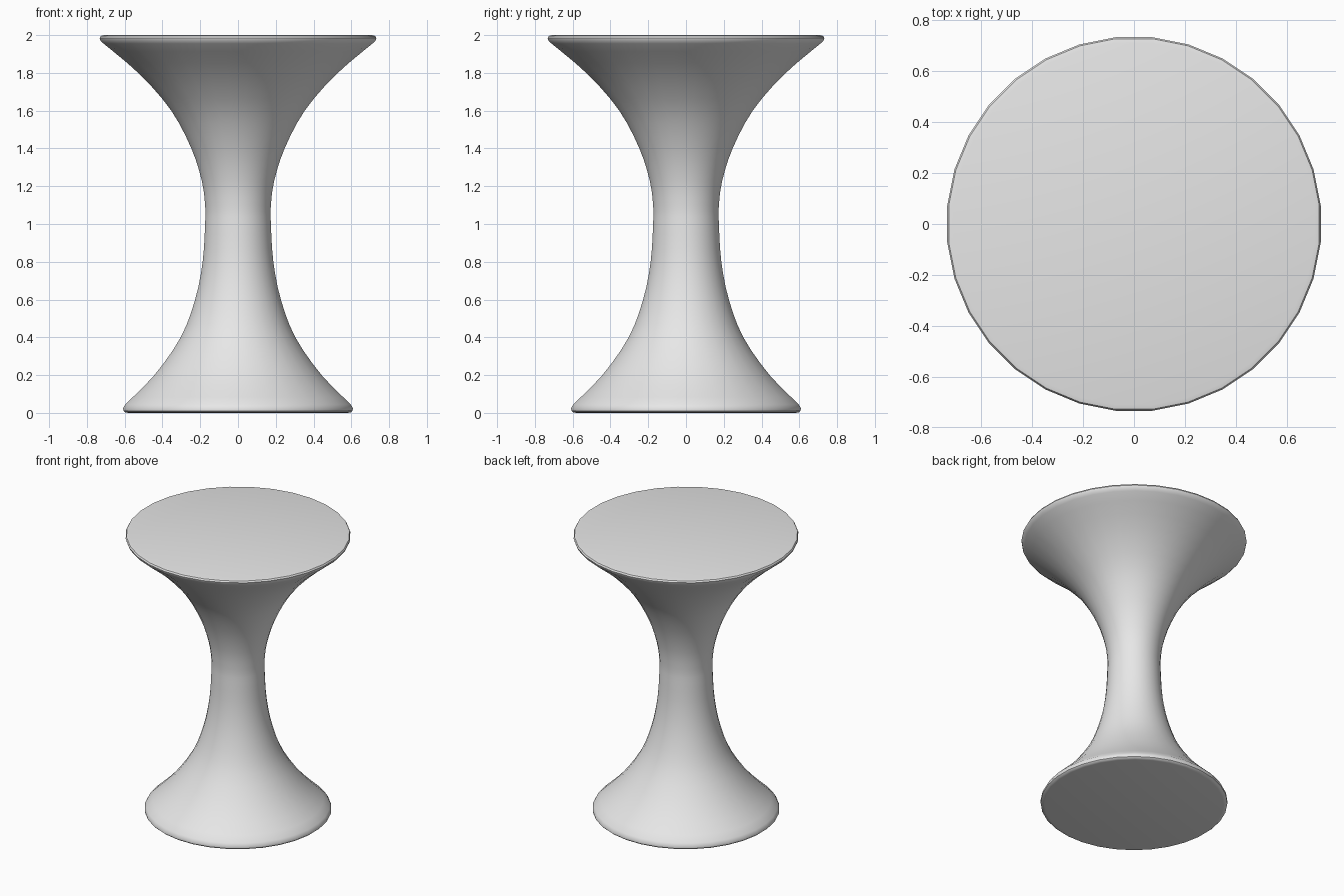
import bpy
import bmesh
import math

SIDES = 32

cube = bpy.data.objects.get("Cube")
if cube:
    bpy.data.objects.remove(cube, do_unlink=True)


def make_material(name, colour):
    mat = bpy.data.materials.new(name)
    mat.use_nodes = True
    mat.diffuse_color = colour
    shader = next(n for n in mat.node_tree.nodes if n.type == "BSDF_PRINCIPLED")
    shader.inputs["Base Color"].default_value = colour
    return mat


def smooth_profile(points, steps=3):
    """Catmull-Rom curve through (radius, height) points."""
    ends = [points[0]] + points + [points[-1]]
    result = []
    for a, b, c, d in zip(ends, ends[1:], ends[2:], ends[3:]):
        for i in range(steps):
            t = i / steps
            result.append(tuple(
                0.5 * (2 * q + (r - p) * t + (2 * p - 5 * q + 4 * r - s) * t ** 2
                       + (3 * q - p - 3 * r + s) * t ** 3)
                for p, q, r, s in zip(a, b, c, d)))
    return result + [points[-1]]


def lathe(name, profile, mat):
    """Turn a profile about z, closing both ends with flat caps."""
    bm = bmesh.new()
    rings = []
    for radius, z in profile:
        ring = []
        for i in range(SIDES):
            angle = (i + 0.5) * math.tau / SIDES
            ring.append(bm.verts.new((radius * math.cos(angle),
                                      radius * math.sin(angle), z)))
        rings.append(ring)
    for low, high in zip(rings, rings[1:]):
        for i in range(SIDES):
            j = (i + 1) % SIDES
            bm.faces.new((low[i], low[j], high[j], high[i]))
    bm.faces.new(rings[0][::-1])
    bm.faces.new(rings[-1])
    mesh = bpy.data.meshes.new(name)
    bm.to_mesh(mesh)
    bm.free()
    mesh.materials.append(mat)
    obj = bpy.data.objects.new(name, mesh)
    bpy.context.collection.objects.link(obj)
    bpy.ops.object.select_all(action="DESELECT")
    obj.select_set(True)
    bpy.context.view_layer.objects.active = obj
    bpy.ops.object.shade_smooth_by_angle(angle=math.radians(40))
    return obj


# Flared body from foot to seat
body = smooth_profile([
    (0.60, 0.045), (0.445, 0.2), (0.305, 0.4), (0.228, 0.6), (0.188, 0.8),
    (0.175, 1.0), (0.175, 1.1), (0.193, 1.23), (0.248, 1.4), (0.355, 1.6),
    (0.52, 1.79), (0.715, 1.955)])

# Rounded rims around the flat foot and flat seat
foot_rim = [(0.585, 0.0), (0.601, 0.003), (0.61, 0.011), (0.611, 0.024)]
seat_rim = [(0.732, 1.972), (0.736, 1.985), (0.73, 1.996), (0.712, 2.0)]

lathe("stool", foot_rim + body + seat_rim,
      make_material("light grey plastic", (0.8, 0.8, 0.8, 1.0)))
